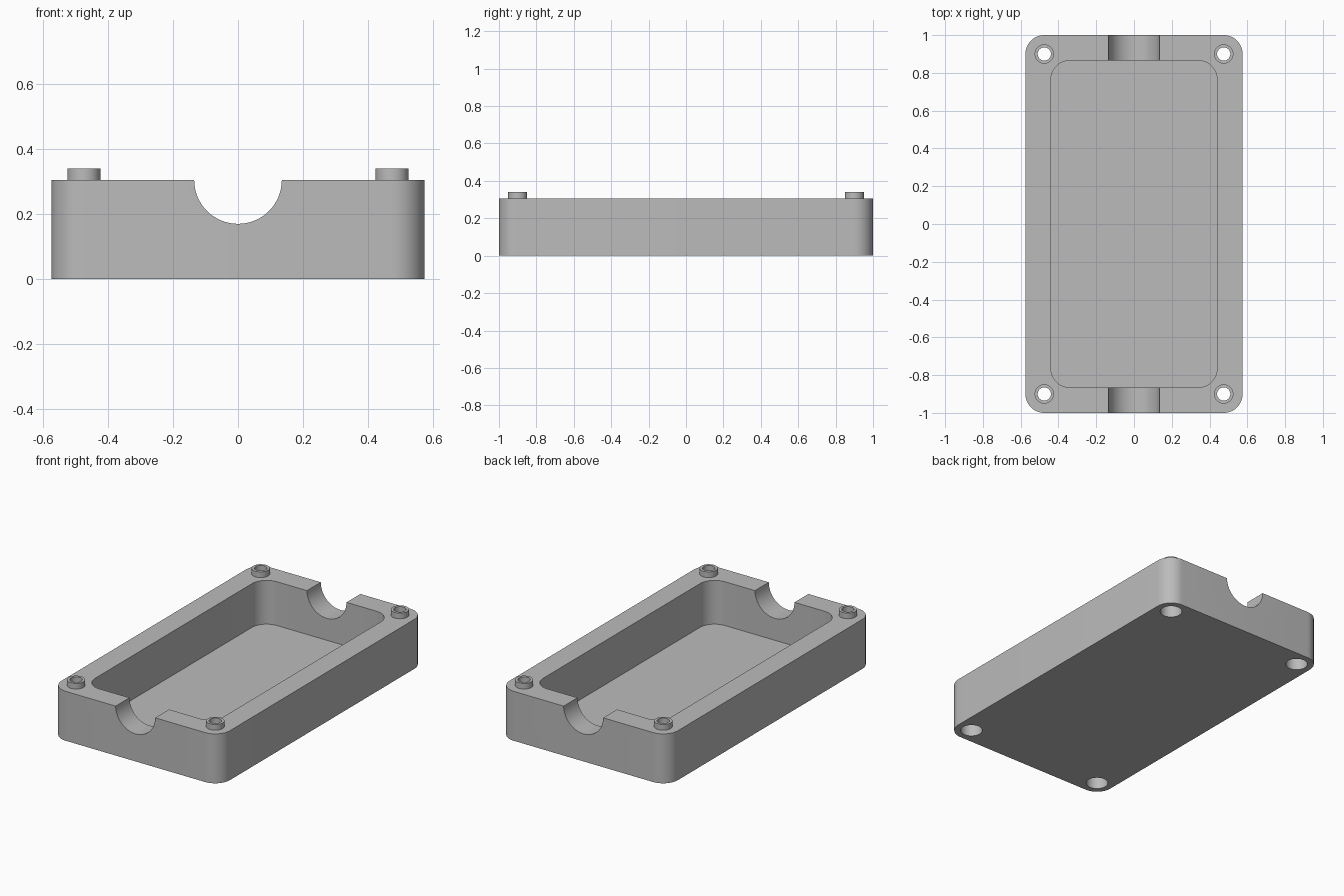
import bpy, bmesh, math
from mathutils import Matrix, Vector

if "Cube" in bpy.data.objects:
    bpy.data.objects.remove(bpy.data.objects["Cube"], do_unlink=True)

# Main sizes
HEIGHT, FLOOR = 0.305, 0.035
POST_X, POST_Y, POST_TOP = 0.475, 0.90, 0.34
NOTCH_R = 0.135

grey = bpy.data.materials.new("plain grey")
grey.use_nodes = True
colour = (0.5, 0.5, 0.5, 1)
grey.diffuse_color = colour
grey.node_tree.nodes["Principled BSDF"].inputs["Base Color"].default_value = colour


def make_object(name, bm):
    mesh = bpy.data.meshes.new(name)
    bmesh.ops.recalc_face_normals(bm, faces=bm.faces)
    bm.to_mesh(mesh)
    bm.free()
    mesh.materials.append(grey)
    obj = bpy.data.objects.new(name, mesh)
    bpy.context.collection.objects.link(obj)
    return obj


def rounded_block(name, half_x, half_y, radius, z0, z1, steps=12):
    bm = bmesh.new()
    verts = []
    for corner, (sx, sy) in enumerate([(1, 1), (-1, 1), (-1, -1), (1, -1)]):
        for i in range(steps + 1):
            a = math.pi / 2 * (corner + i / steps)
            verts.append(bm.verts.new((sx * (half_x - radius) + radius * math.cos(a),
                                       sy * (half_y - radius) + radius * math.sin(a), z0)))
    face = bm.faces.new(verts)
    top = bmesh.ops.extrude_face_region(bm, geom=[face])["geom"]
    moved = [v for v in top if isinstance(v, bmesh.types.BMVert)]
    bmesh.ops.translate(bm, verts=moved, vec=Vector((0, 0, z1 - z0)))
    return make_object(name, bm)


def corner_cylinders(name, radius, z0, z1):
    bm = bmesh.new()
    for sx in (-1, 1):
        for sy in (-1, 1):
            bmesh.ops.create_cone(bm, cap_ends=True, segments=40, radius1=radius, radius2=radius,
                                  depth=z1 - z0,
                                  matrix=Matrix.Translation((sx * POST_X, sy * POST_Y, (z0 + z1) / 2)))
    return make_object(name, bm)


def combine(target, tool, operation):
    mod = target.modifiers.new(tool.name, "BOOLEAN")
    mod.operation, mod.object, mod.solver = operation, tool, "EXACT"
    tool.hide_render = True
    bpy.context.view_layer.objects.active = target
    bpy.ops.object.modifier_apply(modifier=mod.name)
    bpy.data.objects.remove(tool, do_unlink=True)


# Tray body with hollow interior
body = rounded_block("enclosure_half", 0.575, 1.0, 0.1, 0, HEIGHT)
combine(body, rounded_block("pocket_cutter", 0.44, 0.865, 0.1, FLOOR, HEIGHT + 0.2), "DIFFERENCE")

# Half-round cable notches through both end walls
bm = bmesh.new()
bmesh.ops.create_cone(bm, cap_ends=True, segments=64, radius1=NOTCH_R, radius2=NOTCH_R, depth=2.4,
                      matrix=Matrix.Translation((0, 0, HEIGHT)) @ Matrix.Rotation(math.pi / 2, 4, "X"))
combine(body, make_object("notch_cutter", bm), "DIFFERENCE")

# Locating collars, screw holes and wider recesses underneath
combine(body, corner_cylinders("collars", 0.051, 0.25, POST_TOP), "UNION")
combine(body, corner_cylinders("screw_cutter", 0.035, -0.1, 0.5), "DIFFERENCE")
combine(body, corner_cylinders("recess_cutter", 0.063, -0.1, 0.15), "DIFFERENCE")

# Smooth curved walls, crisp edges
bpy.ops.object.select_all(action="DESELECT")
body.select_set(True)
bpy.context.view_layer.objects.active = body
bpy.ops.object.shade_smooth_by_angle(angle=math.radians(30))
